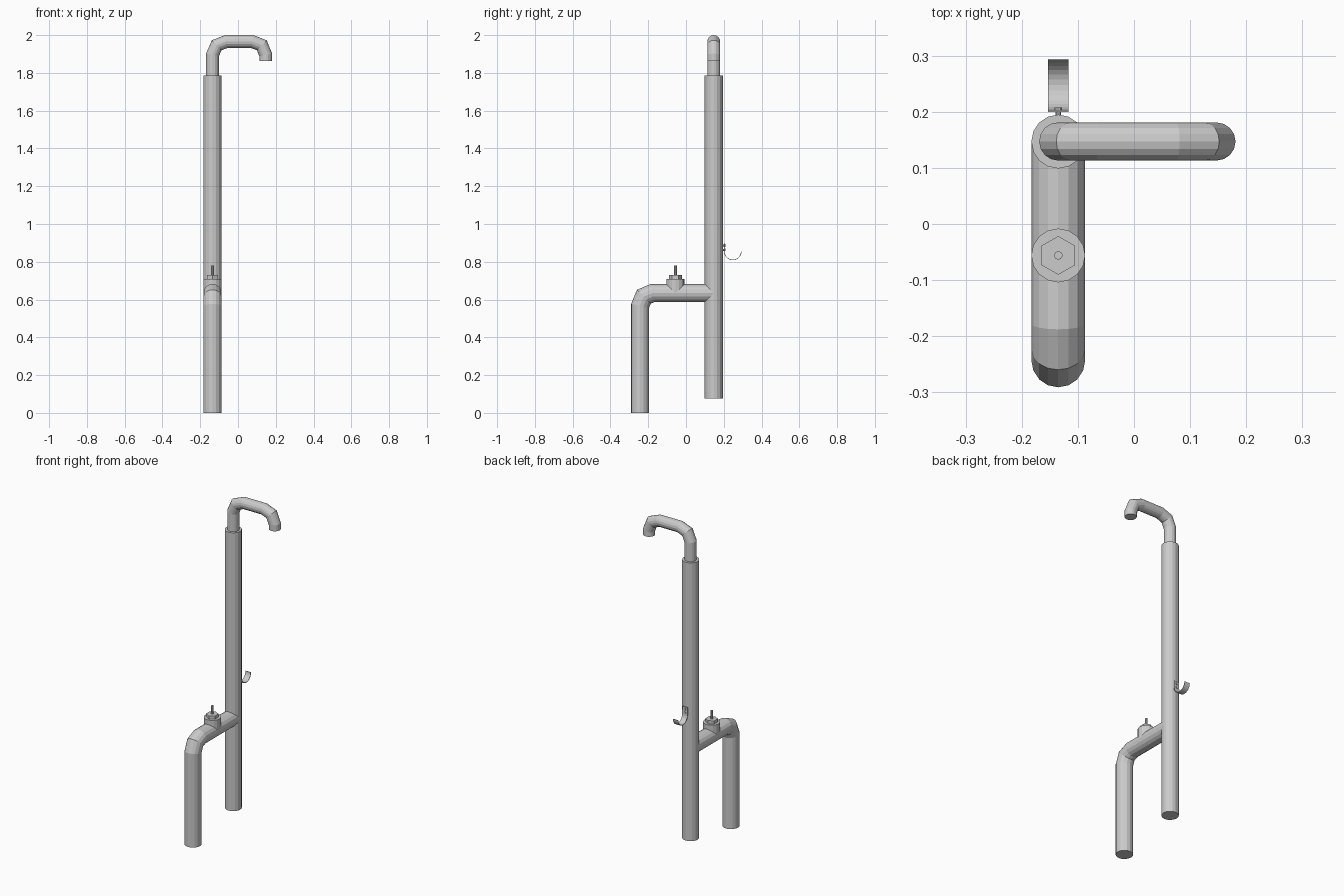
import bpy, bmesh
from math import pi, sin, cos, sqrt
from mathutils import Vector

if "Cube" in bpy.data.objects:
    bpy.data.objects.remove(bpy.data.objects["Cube"])

PX = -0.135          # x of the pipe plane
MY = 0.147           # y of the main pipe
R = 0.048            # main pipe radius


def finish(name, bm):
    bmesh.ops.recalc_face_normals(bm, faces=bm.faces[:])
    me = bpy.data.meshes.new(name)
    bm.to_mesh(me)
    bm.free()
    ob = bpy.data.objects.new(name, me)
    bpy.context.collection.objects.link(ob)
    return ob


def pipe(name, pts, r, side, sides=16, caps=(True, True), fit=None):
    """Sweep a polygon along a planar path with mitred joints.
    side = axis perpendicular to the path plane; fit(co, ring_index) adjusts vertices."""
    pts = [Vector(p) for p in pts]
    side = Vector(side)
    bm = bmesh.new()
    rings = []
    for i, p in enumerate(pts):
        a = (p - pts[i - 1]).normalized() if i else None
        b = (pts[i + 1] - p).normalized() if i < len(pts) - 1 else None
        a, b = a or b, b or a
        t = (a + b).normalized()
        n = t.cross(side) / t.dot(a)
        ring = []
        for k in range(sides):
            ang = 2 * pi * k / sides
            co = p + r * (cos(ang) * n + sin(ang) * side)
            ring.append(bm.verts.new(fit(co, i) if fit else co))
        rings.append(ring)
    for q, s in zip(rings, rings[1:]):
        for k in range(sides):
            j = (k + 1) % sides
            bm.faces.new((q[k], q[j], s[j], s[k]))
    if caps[0]:
        bm.faces.new(rings[0])
    if caps[1]:
        bm.faces.new(rings[-1])
    return finish(name, bm)


def drop(co):
    """Distance from a pipe axis to its surface at this x."""
    return sqrt(max(0, R * R - (co.x - PX) ** 2))


# Upright main pipe
pipe("main_pipe", [(PX, MY, 0.075), (PX, MY, 1.785)], R, (1, 0, 0))

# Curved spout on top
pipe("spout", [(PX, MY, 1.78), (PX, MY, 1.895), (-0.113, MY, 1.946), (-0.062, MY, 1.966),
               (0.075, MY, 1.966), (0.126, MY, 1.946), (0.147, MY, 1.895), (0.147, MY, 1.863)],
     0.034, (0, 1, 0))


# Bent supply pipe, its end fitted to the main pipe
def fit_main(co, i):
    return Vector((co.x, MY - drop(co), co.z)) if i == 4 else co


AZ = 0.634
pipe("supply_pipe", [(PX, -0.243, 0), (PX, -0.243, 0.567), (PX, -0.223, 0.615),
                     (PX, -0.178, AZ), (PX, MY, AZ)], R, (1, 0, 0),
     caps=(True, False), fit=fit_main)


# Valve body saddled on the supply pipe
def fit_arm(co, i):
    return Vector((co.x, co.y, AZ + drop(co))) if i == 0 else co


VY = -0.056
pipe("valve_body", [(PX, VY, 0.65), (PX, VY, 0.71)], R, (1, 0, 0),
     caps=(False, True), fit=fit_arm)
pipe("valve_nut", [(PX, VY, 0.708), (PX, VY, 0.729)], 0.0345, (1, 0, 0), sides=6)
pipe("valve_stem", [(PX, VY, 0.725), (PX, VY, 0.779)], 0.0075, (1, 0, 0), sides=10)

# Hook strip: straight plate running into a half-circle
bm = bmesh.new()
prof = [(0.2, 0.9, 0.203, 0.9)]
for k in range(15):
    a = pi + pi * k / 14
    prof.append((0.2475 + 0.0465 * cos(a), 0.855 + 0.0465 * sin(a),
                 0.2475 + 0.0435 * cos(a), 0.855 + 0.0435 * sin(a)))
rows = []
for y0, z0, y1, z1 in prof:
    rows.append([bm.verts.new((PX + x, y, z)) for x, y, z in
                 ((-0.018, y0, z0), (0.018, y0, z0), (0.018, y1, z1), (-0.018, y1, z1))])
for q, s in zip(rows, rows[1:]):
    for k in range(4):
        j = (k + 1) % 4
        bm.faces.new((q[k], q[j], s[j], s[k]))
bm.faces.new(rows[0])
bm.faces.new(rows[-1])
finish("hook", bm)

# Hook bolts: shank into the pipe and a wider head
for n, z in enumerate((0.886, 0.863)):
    pipe(f"hook_bolt_{n}", [(PX, 0.19, z), (PX, 0.204, z)], 0.005, (1, 0, 0), sides=10)
    pipe(f"hook_bolt_head_{n}", [(PX, 0.203, z), (PX, 0.208, z)], 0.007, (1, 0, 0), sides=10)
